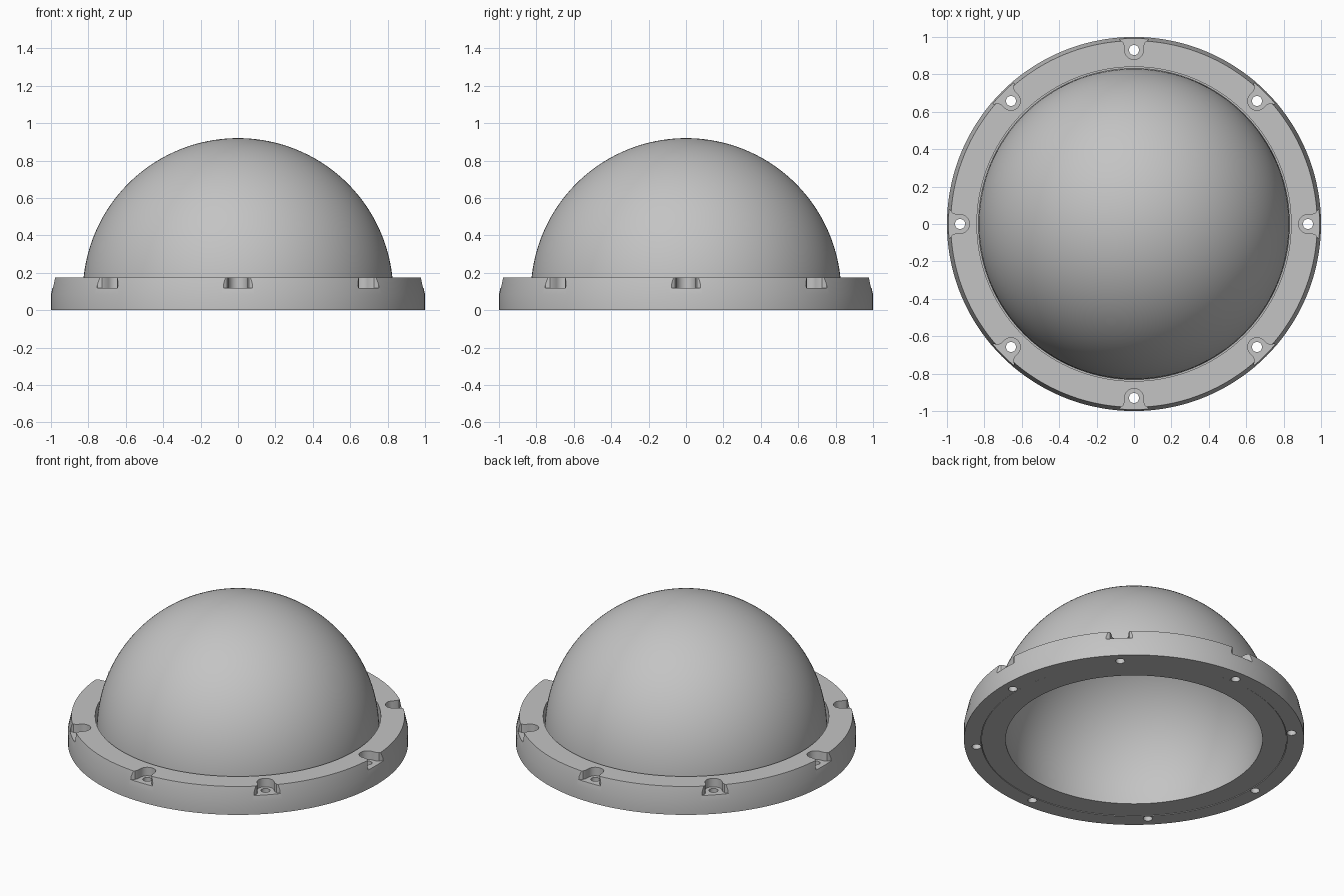
import bpy, bmesh, math
from mathutils import Matrix

old = bpy.data.objects.get("Cube")
if old:
    bpy.data.objects.remove(old, do_unlink=True)

SEGMENTS = 144
BOLTS = 8
BOLT_RADIUS = 0.93

grey = bpy.data.materials.new("neutral grey")
grey.use_nodes = True
grey.diffuse_color = (0.55, 0.55, 0.55, 1)
grey.node_tree.nodes["Principled BSDF"].inputs["Base Color"].default_value = grey.diffuse_color


def finish(name, bm):
    bmesh.ops.recalc_face_normals(bm, faces=bm.faces)
    mesh = bpy.data.meshes.new(name)
    bm.to_mesh(mesh)
    bm.free()
    mesh.materials.append(grey)
    obj = bpy.data.objects.new(name, mesh)
    bpy.context.collection.objects.link(obj)
    return obj


def lathe(name, profile, closed):
    """Spin an (r, z) profile around the z axis."""
    bm = bmesh.new()
    verts = [bm.verts.new((r, 0, z)) for r, z in profile]
    pairs = list(zip(verts, verts[1:]))
    if closed:
        pairs.append((verts[-1], verts[0]))
    edges = [bm.edges.new(p) for p in pairs]
    bmesh.ops.spin(bm, geom=verts + edges, cent=(0, 0, 0), axis=(0, 0, 1),
                   angle=math.tau, steps=SEGMENTS)
    bmesh.ops.remove_doubles(bm, verts=bm.verts, dist=0.0005)
    return finish(name, bm)


def arc(cx, cy, radius, start, end, steps):
    angles = [math.radians(start + (end - start) * i / steps) for i in range(steps + 1)]
    return [(cx + radius * math.cos(a), cy + radius * math.sin(a)) for a in angles]


def bolt_cutter(name, outline, bottom, top):
    """Extrude an outline upward and repeat it around the ring."""
    bm = bmesh.new()
    for i in range(BOLTS):
        turn = Matrix.Rotation(math.tau * i / BOLTS, 4, "Z")
        face = bm.faces.new([bm.verts.new(turn @ Matrix.Translation((x, y, bottom)).translation)
                             for x, y in outline])
        new = bmesh.ops.extrude_face_region(bm, geom=[face])["geom"]
        bmesh.ops.translate(bm, vec=(0, 0, top - bottom),
                            verts=[v for v in new if isinstance(v, bmesh.types.BMVert)])
    obj = finish(name, bm)
    obj.hide_render = True
    return obj


def cut(target, cutter):
    """Subtract the cutter, bake the result and drop the cutter."""
    mod = target.modifiers.new("cut", "BOOLEAN")
    mod.operation = "DIFFERENCE"
    mod.solver = "EXACT"
    mod.object = cutter
    bpy.context.view_layer.update()
    graph = bpy.context.evaluated_depsgraph_get()
    mesh = bpy.data.meshes.new_from_object(target.evaluated_get(graph))
    target.modifiers.clear()
    target.data = mesh
    bpy.data.objects.remove(cutter, do_unlink=True)


# Clamp ring with a tapered rim and a recess below for the dome flange
ring = lathe("clamp_ring", [(0.90, 0), (1, 0), (1, 0.085), (0.98, 0.175),
                            (0.84, 0.175), (0.84, 0.08), (0.90, 0.08)], True)

# Bolt pockets: round at the inside, flaring where they leave the rim
flare = arc(0.99, -0.085, 0.035, 180, 90, 6)[::-1]
flare = [(x, y) for x, y in flare]
half_round = arc(BOLT_RADIUS, 0, 0.05, 270, 90, 20)
lower_side = [(1.05, -0.078), (0.985, -0.078), (0.972, -0.058), (0.955, -0.051)]
upper_side = [(x, -y) for x, y in reversed(lower_side)]
cut(ring, bolt_cutter("pocket_cutter", lower_side + half_round + upper_side, 0.12, 0.3))

# Bolt holes right through the ring
hole = arc(BOLT_RADIUS, 0, 0.027, 0, 360, 24)[:-1]
cut(ring, bolt_cutter("hole_cutter", hole, -0.1, 0.25))

# Hollow dome with a flange at its foot
CENTRE, OUTER, INNER = 0.09, 0.83, 0.76
outside = [(r, z) for r, z in arc(0, CENTRE, OUTER, 0, 90, 48)]
inside = [(r, z) for r, z in arc(0, CENTRE, INNER, 90, -6.6, 52)]
flange = [(0.755, 0.002), (0.897, 0.002), (0.897, 0.078), (0.832, 0.078)]
dome = lathe("dome", flange + outside + inside, True)

# Smooth curved surfaces, keep the machined edges crisp
bpy.ops.object.select_all(action="DESELECT")
for part in (ring, dome):
    part.select_set(True)
bpy.context.view_layer.objects.active = ring
bpy.ops.object.shade_smooth_by_angle(angle=math.radians(25))
